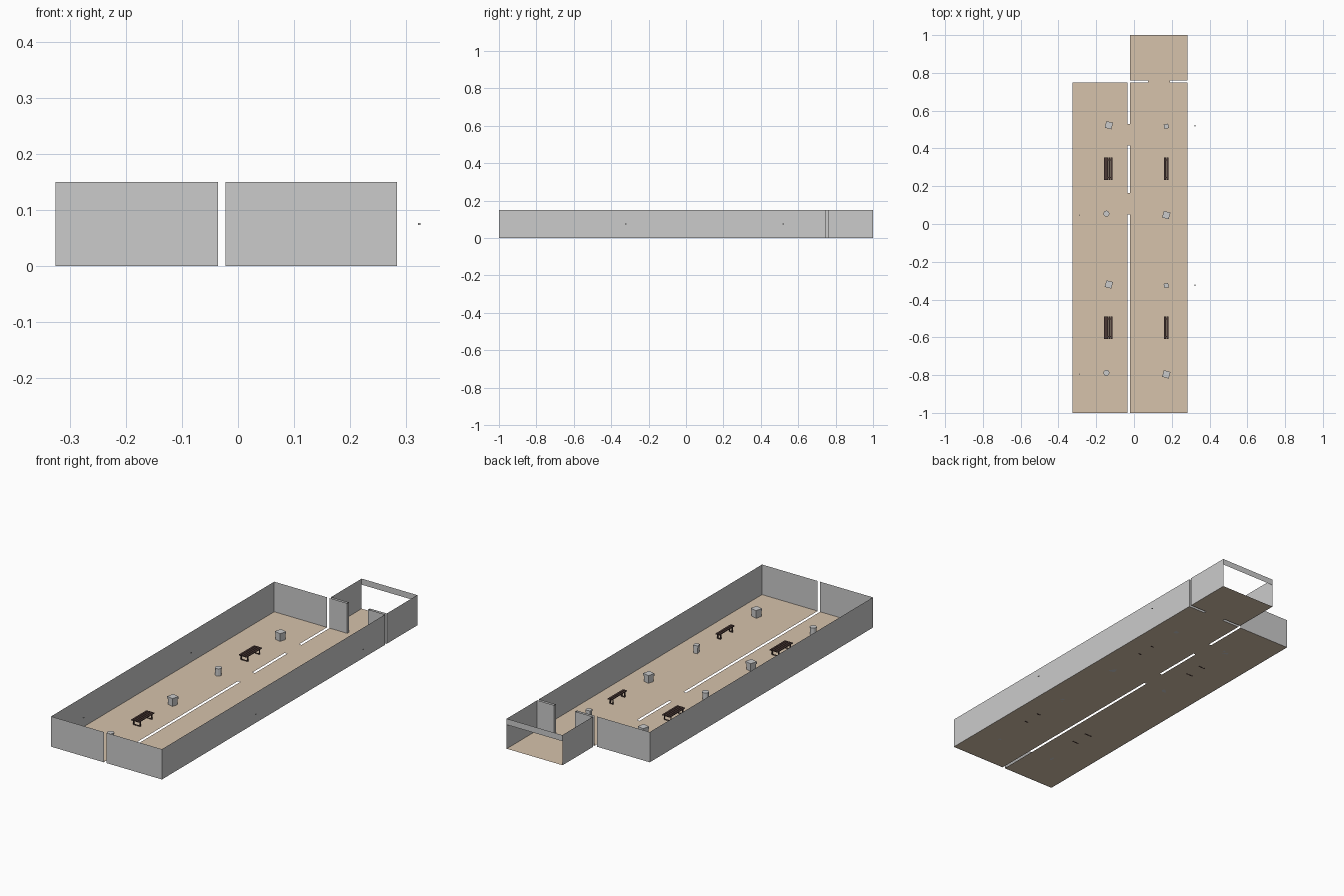
import bpy, bmesh, math
from mathutils import Matrix, Vector

if "Cube" in bpy.data.objects:
    bpy.data.objects.remove(bpy.data.objects["Cube"])

H = 0.15                                   # wall height
XL0, XL1, XR0, XR1 = -0.325, -0.0355, -0.022, 0.283
Y0, Y1, Y2, Y3 = -1.0, 0.748, 0.761, 1.0
FZ = 0.001                                 # floor level


def material(name, color):
    m = bpy.data.materials.new(name)
    m.diffuse_color = color
    m.use_nodes = True
    m.node_tree.nodes["Principled BSDF"].inputs["Base Color"].default_value = m.diffuse_color
    return m


SAND = material("sand", (0.67, 0.54, 0.41, 1))
BROWN = material("dark_wood", (0.07, 0.04, 0.035, 1))


def finish(bm, name, mat=None):
    me = bpy.data.meshes.new(name)
    bm.to_mesh(me)
    bm.free()
    ob = bpy.data.objects.new(name, me)
    bpy.context.collection.objects.link(ob)
    if mat:
        me.materials.append(mat)
    return ob


def quad(bm, pts):
    bm.faces.new([bm.verts.new(p) for p in pts])


def floor_patch(bm, x0, x1, y0, y1):
    quad(bm, [(x0, y0, FZ), (x1, y0, FZ), (x1, y1, FZ), (x0, y1, FZ)])


def wall(name, path, z0=0.0, z1=H):
    """Thin upright sheet following a plan path."""
    bm = bmesh.new()
    for a, b in zip(path, path[1:]):
        quad(bm, [(*a, z0), (*b, z0), (*b, z1), (*a, z1)])
    bmesh.ops.remove_doubles(bm, verts=bm.verts, dist=1e-5)
    return finish(bm, name)


def box(bm, center, size):
    bmesh.ops.create_cube(bm, size=1, matrix=Matrix.Translation(center) @ Matrix.Diagonal((*size, 1)))


def prism(bm, x, y, z0, z1, r, sides, angle):
    bmesh.ops.create_cone(bm, cap_ends=True, segments=sides, radius1=r, radius2=r, depth=z1 - z0,
                          matrix=Matrix.Translation((x, y, (z0 + z1) / 2))
                          @ Matrix.Rotation(math.radians(angle), 4, 'Z'))


# Floors of the three rooms with door thresholds between them
bm = bmesh.new()
floor_patch(bm, XL0, XL1, Y0, Y1)
floor_patch(bm, XR0, XR1, Y0, Y1)
floor_patch(bm, XR0, XR1, Y2, Y3)
for ya, yb in ((0.05, 0.165), (0.415, 0.53)):
    floor_patch(bm, XL1, XR0, ya, yb)
floor_patch(bm, 0.075, 0.19, Y1, Y2)
finish(bm, "floor", SAND)

# Outer walls
wall("left_room_wall", [(XL1, Y0), (XL0, Y0), (XL0, Y1), (XL1, Y1)])
wall("right_room_wall", [(XR0, Y0), (XR1, Y0), (XR1, Y1)])
wall("entry_right_wall", [(XR1, Y2), (XR1, Y3)])
wall("entry_left_wall", [(XR0, Y2), (XR0, Y3)])
wall("entry_header", [(XR0, Y3), (XR1, Y3)], 0.12, H)

# Double partition sheets with jambs beside the entry door
for side, x, jamb in (("left", XR0, 0.075), ("right", XR1, 0.19)):
    wall("partition_" + side, [(x, Y1), (jamb, Y1), (jamb, Y2), (x, Y2)])


def bench(name, x, y, width, slats):
    bm = bmesh.new()
    length, top, gap = 0.12, 0.03, 0.002
    w = (width - gap * (slats - 1)) / slats
    for i in range(slats):
        box(bm, (x - width / 2 + w / 2 + i * (w + gap), y, top - 0.002), (w, length, 0.004))
    for s in (-1, 1):                      # leg frames
        ly = y + s * 0.046
        box(bm, (x, ly, top - 0.006), (width * 0.9, 0.005, 0.004))
        box(bm, (x, ly, 0.002), (width * 0.9, 0.005, 0.004))
        for t in (-1, 1):
            box(bm, (x + t * (width * 0.45 - 0.002), ly, 0.0125), (0.004, 0.005, 0.025))
    return finish(bm, name, BROWN)


def bin_box(name, x, y, size, angle):
    """Square box with a wider lid."""
    bm = bmesh.new()
    r = size / math.sqrt(2)
    prism(bm, x, y, FZ, 0.03, r * 0.85, 4, angle + 45)
    prism(bm, x, y, 0.03, 0.041, r, 4, angle + 45)
    return finish(bm, name)


def drum(name, x, y, r):
    bm = bmesh.new()
    prism(bm, x, y, FZ, 0.033, r * 0.9, 12, 0)
    prism(bm, x, y, 0.033, 0.038, r, 12, 0)
    return finish(bm, name)


# Furniture sets, repeated along the hall
for n, dy in ((1, 0.0), (2, -0.843)):
    bench(f"wide_bench_{n}", -0.137, 0.293 + dy, 0.044, 4)
    bench(f"narrow_bench_{n}", 0.171, 0.293 + dy, 0.022, 2)
    bin_box(f"left_box_{n}", -0.133, 0.523 + dy, 0.036, -15)
    bin_box(f"right_box_{n}", 0.171, 0.047 + dy, 0.036, -15)
    bin_box(f"small_box_{n}", 0.171, 0.517 + dy, 0.024, 12)
    drum(f"drum_{n}", -0.146, 0.055 + dy, 0.016)
    # Tiny floating fittings
    for side, x, y in (("left", -0.29, 0.047), ("right", 0.323, 0.52)):
        bm = bmesh.new()
        box(bm, (x, y + dy, 0.075), (0.004, 0.008, 0.003))
        finish(bm, f"fitting_{side}_{n}")
